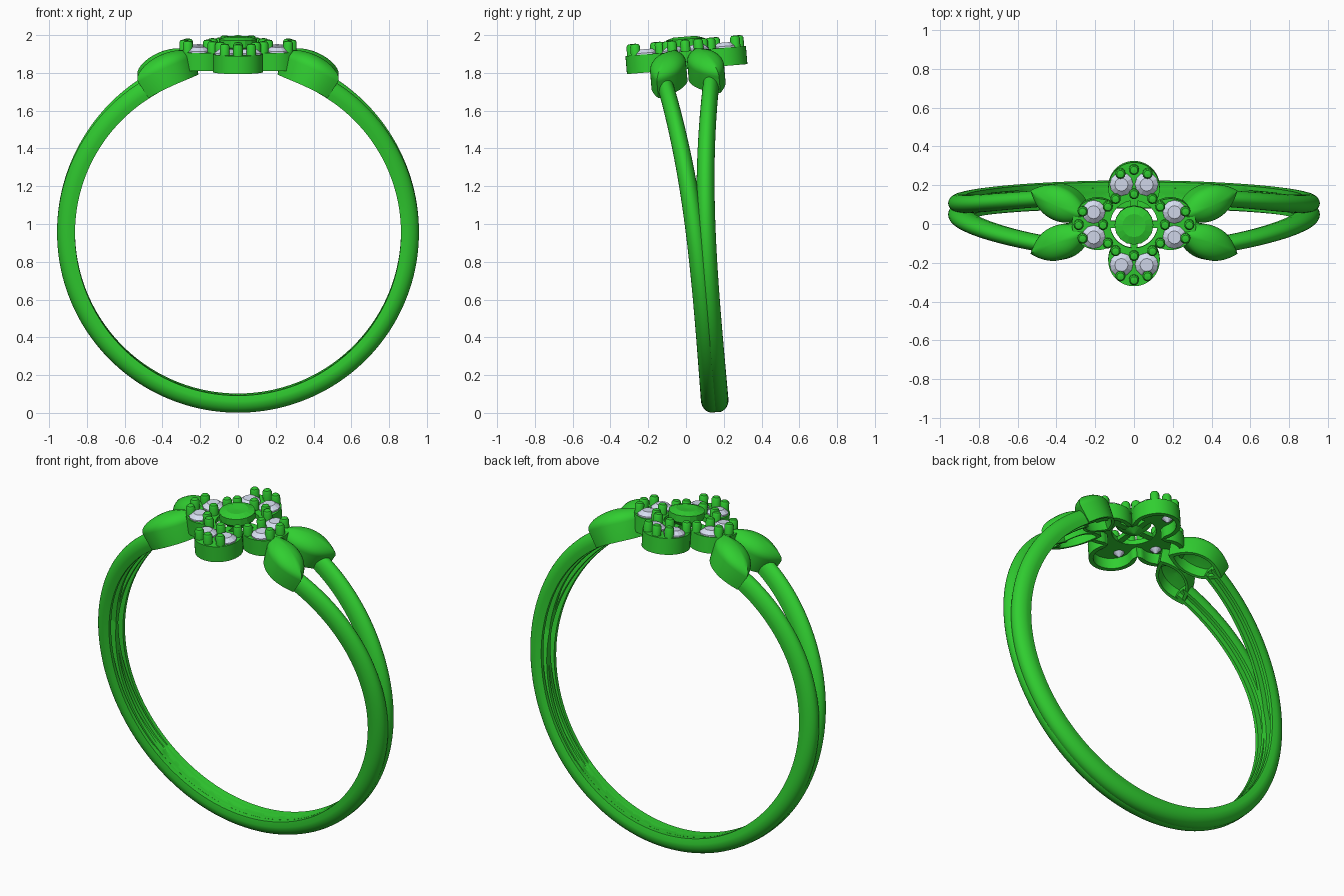
import bpy, bmesh
from math import sin, cos, pi, sqrt, radians, tau
from mathutils import Matrix, Vector

if "Cube" in bpy.data.objects:
    bpy.data.objects.remove(bpy.data.objects["Cube"])

# The whole ring leans slightly: everything is built upright, then placed
PLACE = Matrix.Translation((0, 0.078, 0.957)) @ Matrix.Rotation(0.083, 4, 'X')


def material(name, col):
    m = bpy.data.materials.new(name)
    m.diffuse_color = col
    m.use_nodes = True
    m.node_tree.nodes["Principled BSDF"].inputs["Base Color"].default_value = m.diffuse_color
    return m


GREEN = material("green_metal", (0.03, 0.62, 0.03, 1))
PALE = material("pale_stone", (0.68, 0.73, 0.88, 1))


def loft(name, rings, mat=GREEN, caps=True, loop=False, smooth=True):
    """Skin a list of closed point rings into one object."""
    bm = bmesh.new()
    vs = [[bm.verts.new(PLACE @ Vector(p)) for p in r] for r in rings]
    n = len(vs[0])
    pairs = list(zip(vs, vs[1:])) + ([(vs[-1], vs[0])] if loop else [])
    for a, b in pairs:
        for i in range(n):
            j = (i + 1) % n
            bm.faces.new((a[i], a[j], b[j], b[i]))
    if caps and not loop:
        bm.faces.new(vs[0])
        bm.faces.new(vs[-1])
    bmesh.ops.remove_doubles(bm, verts=bm.verts, dist=1e-5)
    bmesh.ops.recalc_face_normals(bm, faces=bm.faces)
    me = bpy.data.meshes.new(name)
    bm.to_mesh(me)
    bm.free()
    me.materials.append(mat)
    ob = bpy.data.objects.new(name, me)
    bpy.context.collection.objects.link(ob)
    if smooth:
        bpy.ops.object.select_all(action='DESELECT')
        ob.select_set(True)
        bpy.context.view_layer.objects.active = ob
        bpy.ops.object.shade_smooth_by_angle(angle=radians(35))
    return ob


def turned(name, x, y, profile, n, mat=GREEN, smooth=True):
    """Round part standing at x, y from (radius, height) pairs."""
    rings = [[(x + r * cos(tau * i / n), y + r * sin(tau * i / n), z)
              for i in range(n)] for r, z in profile]
    return loft(name, rings, mat, smooth=smooth)


# Split band: two D-section strands that merge towards the bottom
def strand(name, side):
    rings, steps = [], 144
    for s in range(steps + 1):
        a = radians(29 + 302 * s / steps)
        k = (cos(a) + 1) / 2
        off = side * (0.015 + 0.131 * k ** 3.2)
        hw = 0.058 - 0.016 * k
        groove = 0.03 * min(1, max(0, (k - 0.12) / 0.2))
        sec = [(hw * cos(pi * t / 14), 0.03 + 0.065 * sin(pi * t / 14)) for t in range(15)]
        sec += [(-0.9 * hw, 0), (-0.5 * hw, 0), (-0.45 * hw, groove + 0.0005),
                (0.45 * hw, groove + 0.0005), (0.5 * hw, 0), (0.9 * hw, 0)]
        rings.append([((0.863 + h) * sin(a), off + y, (0.863 + h) * cos(a)) for y, h in sec])
    loft(name, rings)


strand("front_band_strand", -1)
strand("back_band_strand", 1)


# Leaves: hollow pointed shells wrapped onto the band's curve
def leaf(name, sx, sy):
    A, B = Vector((0.235, 0.035)), Vector((0.555, 0.165))
    mid, axis = (A + B) / 2, (B - A) / 2
    perp = Vector((-axis.y, axis.x)).normalized()
    n = 20

    def ring(scale, r):
        pts = []
        for i in range(2 * n):
            u = -1 + 2 * (i % n) / n
            d = 1 if i < n else -1
            w = 0.088 * (1 - abs(u) ** 2.2) * d
            p = mid + (axis * u * d + perp * w) * scale
            a = p.x / 0.96
            pts.append((sx * r * sin(a), sy * p.y, r * cos(a)))
        return pts

    rings = [ring(0.01, 0.945), ring(0.8, 0.935), ring(0.82, 0.866), ring(1, 0.866), ring(1, 0.968)]
    rings += [ring(max(cos(t * pi / 16), 0.01), 0.968 + 0.066 * sin(t * pi / 16)) for t in range(1, 9)]
    loft(name, rings)


for sx, xn in ((-1, "left"), (1, "right")):
    for sy, yn in ((-1, "front"), (1, "back")):
        leaf(f"{xn}_{yn}_leaf", sx, sy)


# Flower body: four-lobed hollow gallery with an open centre
def lobes(R, z, lowest):
    pts, N, d = [], 160, 0.187
    for i in range(N):
        t = tau * i / N
        al = (t + pi / 4) % (pi / 2) - pi / 4
        r = d * cos(al) + sqrt(max(0.0002, R * R - (d * sin(al)) ** 2))
        r = max(r, lowest)
        pts.append((r * cos(t), r * sin(t), z))
    return pts


def disc(r, z):
    return [(r * cos(tau * i / 160), r * sin(tau * i / 160), z) for i in range(160)]


TOP, LOW = 0.962, 0.866
loft("flower_body", [lobes(0.133, LOW, 0.15), lobes(0.133, TOP, 0.15), disc(0.122, TOP),
                     disc(0.122, TOP - 0.03), lobes(0.108, TOP - 0.03, 0.126),
                     lobes(0.108, LOW, 0.126)], loop=True)

# Stones and prongs on each petal
GEM = [(0.004, 0.905), (0.06, 0.962), (0.06, 0.97), (0.034, 0.99), (0.001, 0.99)]
PRONG = [(0.026, 0.94), (0.026, 1.008), (0.019, 1.02), (0.001, 1.023)]
for q in range(4):
    rot = Matrix.Rotation(q * pi / 2, 2)
    for k, p in enumerate(((-0.065, 0.208), (0.065, 0.208))):
        turned(f"petal_stone_{q}_{k}", *(rot @ Vector(p)), GEM, 12, PALE, smooth=False)
    for k, p in enumerate(((0, 0.285), (-0.07, 0.265), (0.07, 0.265), (0, 0.16),
                           (-0.095, 0.135), (0.095, 0.135))):
        turned(f"petal_prong_{q}_{k}", *(rot @ Vector(p)), PRONG, 16)
    # Short bars that carry the centre stone
    bar = [[(*(rot @ Vector((x, y))), z) for x, z in
            ((-0.018, 0.935), (0.018, 0.935), (0.018, 0.96), (-0.018, 0.96))] for y in (0.05, 0.14)]
    loft(f"centre_bar_{q}", bar, smooth=False)

# Raised faceted centre stone
turned("centre_stone", 0, 0, [(0.004, 0.92), (0.06, 0.945), (0.1, 0.985), (0.1, 1.025),
                              (0.06, 1.038), (0.001, 1.034)], 16, smooth=False)
